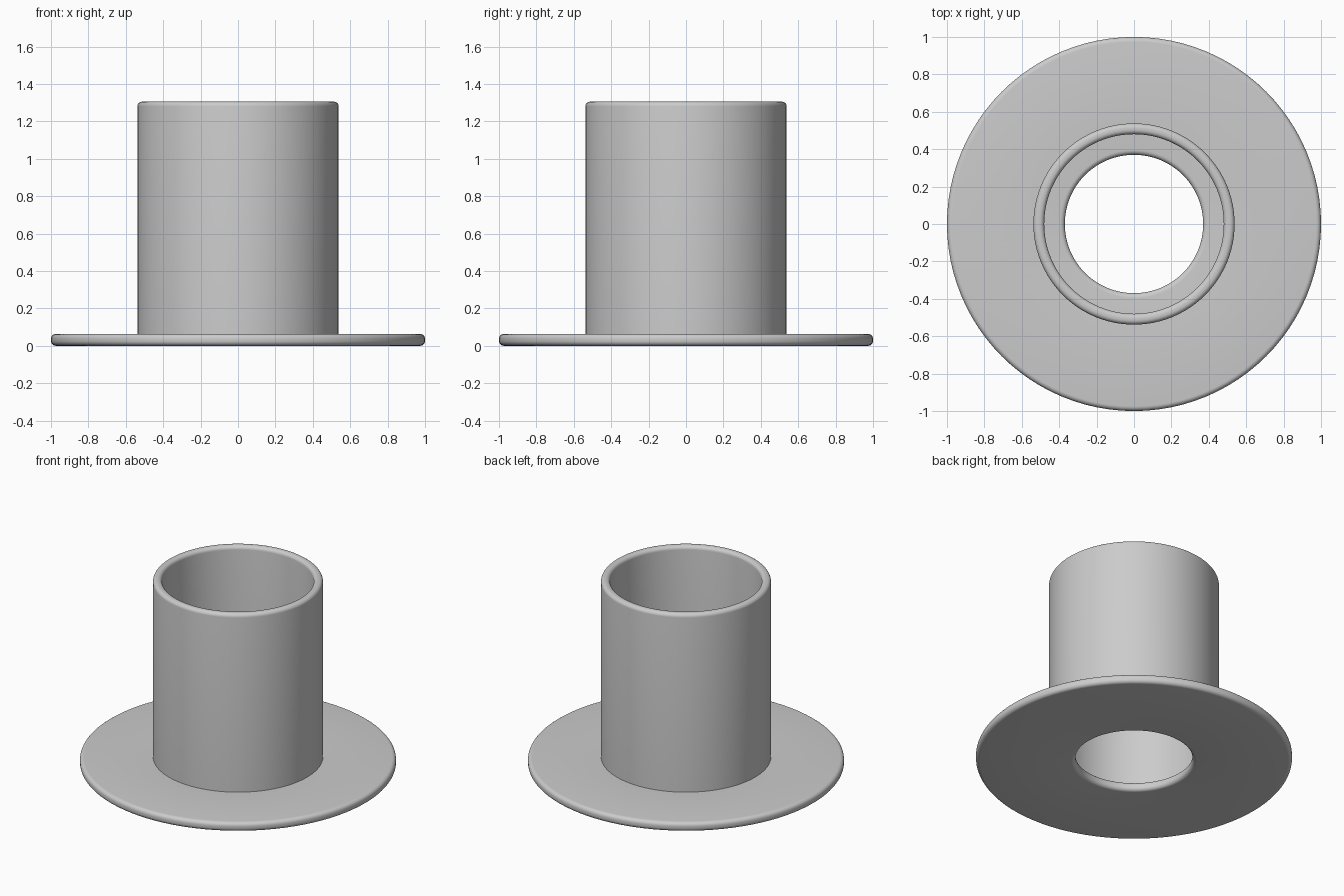
import bpy
import bmesh
from math import cos, sin, pi, radians

cube = bpy.data.objects.get("Cube")
if cube:
    bpy.data.objects.remove(cube, do_unlink=True)

grey = bpy.data.materials.new("plain grey")
grey.use_nodes = True
colour = (0.6, 0.6, 0.6, 1)
grey.diffuse_color = colour
grey.node_tree.nodes["Principled BSDF"].inputs["Base Color"].default_value = colour

SIDES = 96


def corner(r, z, radius, start):
    """Quarter-round arc about (r, z), running counter-clockwise from start degrees."""
    angles = [radians(start) + pi / 2 * i / 6 for i in range(7)]
    return [(r + radius * cos(a), z + radius * sin(a)) for a in angles]


def ring(name, profile):
    """Revolve a closed (radius, height) profile around z."""
    bm = bmesh.new()
    loops = []
    for i in range(SIDES):
        a = 2 * pi * i / SIDES
        loops.append([bm.verts.new((r * cos(a), r * sin(a), z)) for r, z in profile])
    n = len(profile)
    for i in range(SIDES):
        here, there = loops[i], loops[(i + 1) % SIDES]
        for j in range(n):
            k = (j + 1) % n
            bm.faces.new((here[j], there[j], there[k], here[k]))
    bmesh.ops.recalc_face_normals(bm, faces=bm.faces)
    mesh = bpy.data.meshes.new(name)
    bm.to_mesh(mesh)
    bm.free()
    mesh.materials.append(grey)
    obj = bpy.data.objects.new(name, mesh)
    bpy.context.collection.objects.link(obj)
    bpy.ops.object.select_all(action="DESELECT")
    obj.select_set(True)
    bpy.context.view_layer.objects.active = obj
    bpy.ops.object.shade_smooth_by_angle(angle=radians(30))
    return obj


# Flat flange with rounded outer rim and rounded hole edge
inner, outer, thick, fillet = 0.37, 1.0, 0.063, 0.026
ring("base_flange",
     corner(outer - fillet, fillet, fillet, -90)
     + corner(outer - fillet, thick - fillet, fillet, 0)
     + corner(inner + fillet, thick - fillet, fillet, 90)
     + corner(inner + fillet, fillet, fillet, 180))

# Upright tube with a rounded lip, sunk slightly into the flange
inner, outer, top, fillet = 0.48, 0.538, 1.305, 0.025
ring("upright_tube",
     [(inner, 0.05), (outer, 0.05)]
     + corner(outer - fillet, top - fillet, fillet, 0)
     + corner(inner + fillet, top - fillet, fillet, 90))
